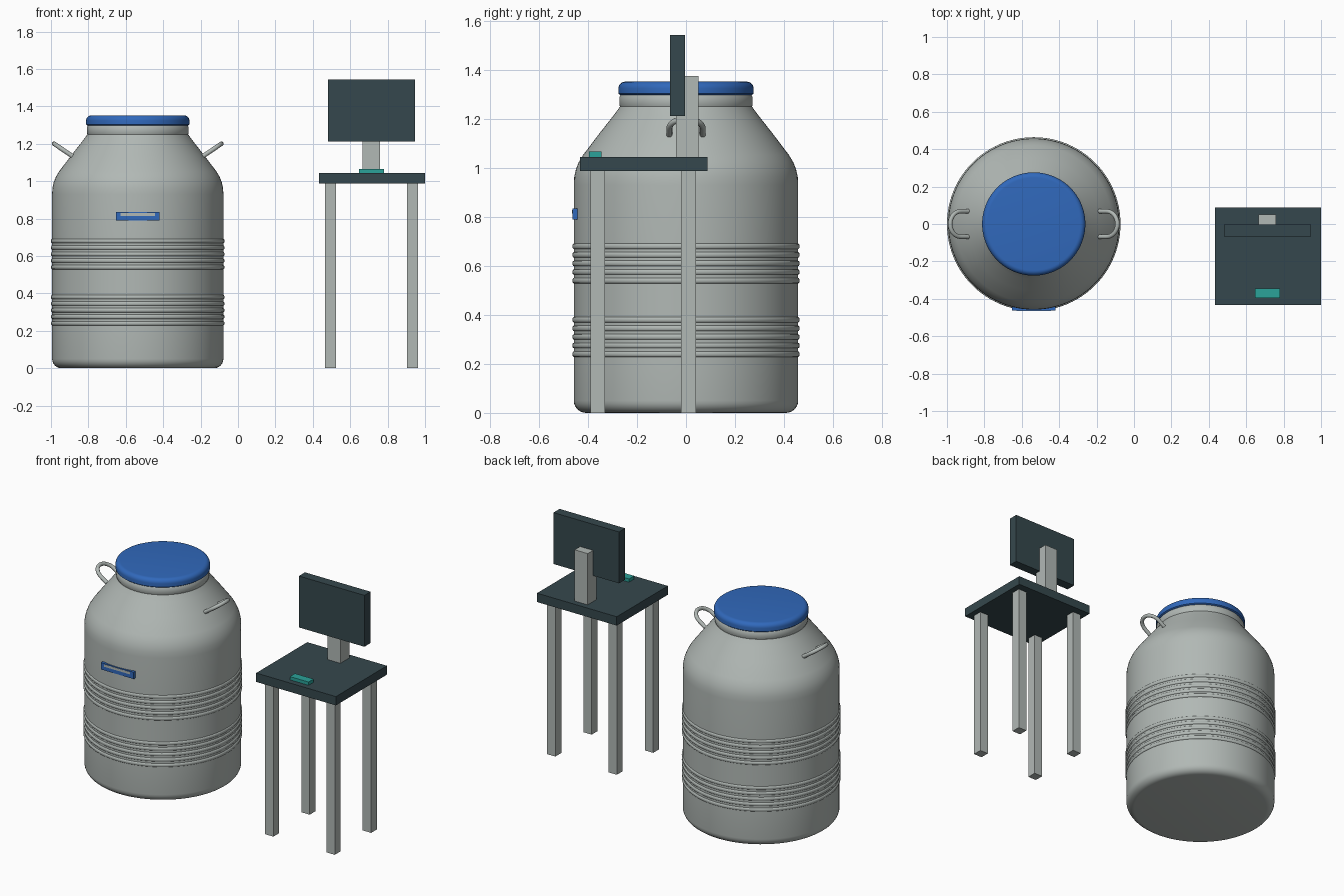
import bpy, bmesh, math
from mathutils import Vector

if "Cube" in bpy.data.objects:
    bpy.data.objects.remove(bpy.data.objects["Cube"], do_unlink=True)


def material(name, rgb):
    m = bpy.data.materials.new(name)
    m.use_nodes = True
    color = (*rgb, 1)
    m.diffuse_color = color
    m.node_tree.nodes["Principled BSDF"].inputs["Base Color"].default_value = color
    return m


METAL = material("grey metal", (0.44, 0.48, 0.46))
BLUE = material("blue plastic", (0.03, 0.14, 0.50))
DARK = material("dark slate", (0.036, 0.064, 0.074))
TEAL = material("teal", (0.024, 0.36, 0.32))
TANK_X = -0.536


def finish(name, bm, mat, smooth=False):
    bmesh.ops.recalc_face_normals(bm, faces=bm.faces)
    mesh = bpy.data.meshes.new(name)
    bm.to_mesh(mesh)
    bm.free()
    mesh.materials.append(mat)
    obj = bpy.data.objects.new(name, mesh)
    bpy.context.collection.objects.link(obj)
    if smooth:
        bpy.ops.object.select_all(action='DESELECT')
        obj.select_set(True)
        bpy.context.view_layer.objects.active = obj
        bpy.ops.object.shade_smooth_by_angle(angle=math.radians(40))
    return obj


def box(name, x, y, z, mat):
    """Box from (min, max) ranges."""
    bm = bmesh.new()
    bmesh.ops.create_cube(bm, size=1)
    for v in bm.verts:
        v.co = [lo + (c + 0.5) * (hi - lo) for c, (lo, hi) in zip(v.co, (x, y, z))]
    return finish(name, bm, mat)


def lathe(name, profile, mat, steps=96):
    """Revolve a (radius, z) profile around the tank axis."""
    bm = bmesh.new()
    rings = []
    for r, z in profile:
        angles = [2 * math.pi * i / steps for i in range(steps)]
        rings.append([bm.verts.new((TANK_X + r * math.cos(a), r * math.sin(a), z))
                      for a in angles])
    for low, high in zip(rings, rings[1:]):
        for i in range(steps):
            j = (i + 1) % steps
            bm.faces.new((low[i], low[j], high[j], high[i]))
    bm.faces.new(rings[0])
    bm.faces.new(rings[-1])
    return finish(name, bm, mat, True)


def corner(r, z, size, start, steps=6):
    """Quarter-circle profile points about a centre."""
    return [(r + size * math.cos(a), z + size * math.sin(a))
            for a in (start + math.pi / 2 * i / steps for i in range(steps + 1))]


# Tank body: rounded foot, two ribbed bands, sloping shoulder and neck
R = 0.458
profile = corner(R - 0.05, 0.05, 0.05, -math.pi / 2)
for band in (0.24, 0.54):
    for i in range(5):
        z = band + 0.035 * i
        profile += [(R + 0.006 * math.cos(t), z + 0.011 * math.sin(t))
                    for t in (math.pi / 2 * k / 3 for k in range(-3, 4))]
profile += [(R, 0.93), (0.456, 0.965), (0.449, 0.995), (0.437, 1.025), (0.42, 1.053),
            (0.354, 1.14), (0.295, 1.215), (0.278, 1.238), (0.27, 1.25)]
lathe("tank_body", profile, METAL)
lathe("neck_collar", [(0.264, 1.24), (0.272, 1.257), (0.272, 1.29), (0.262, 1.305)], METAL)

# Lid with a rounded rim
lathe("tank_lid", [(0.268, 1.297), (0.276, 1.303)] + corner(0.248, 1.324, 0.028, 0), BLUE)

# Carrying loops: bent tubes tilted up and outward
for side, name in ((1, "left_loop_handle"), (-1, "right_loop_handle")):
    plan = [(0.33, -0.068)]
    plan += [(0.391 + 0.056 * math.cos(t), 0.068 * math.sin(t))
             for t in (math.pi * (i / 16 - 0.5) for i in range(17))]
    plan.append((0.33, 0.068))
    path = [Vector((TANK_X + side * r, y, 1.2 + 0.68 * (r - 0.447))) for r, y in plan]
    normal = Vector((-0.68 * side, 0, 1)).normalized()
    bm = bmesh.new()
    rings = []
    for i, p in enumerate(path):
        along = (path[min(i + 1, len(path) - 1)] - path[max(i - 1, 0)]).normalized()
        across = along.cross(normal)
        rings.append([bm.verts.new(p + 0.012 * (across * math.cos(a) + normal * math.sin(a)))
                      for a in (math.tau * k / 12 for k in range(12))])
    for a, b in zip(rings, rings[1:]):
        for k in range(12):
            n = (k + 1) % 12
            bm.faces.new((a[k], a[n], b[n], b[k]))
    bm.faces.new(rings[0])
    bm.faces.new(rings[-1])
    finish(name, bm, METAL, True)

# Label holder on the front of the tank
box("label_holder", (TANK_X - 0.117, TANK_X + 0.117), (-0.463, -0.43), (0.79, 0.834), BLUE)
box("label_slot", (TANK_X - 0.092, TANK_X + 0.092), (-0.4645, -0.46), (0.814, 0.829), METAL)

# Table
box("table_top", (0.432, 1.0), (-0.432, 0.088), (0.988, 1.045), DARK)
for side, x in (("right", 0.465), ("left", 0.903)):
    for end, y in (("front", -0.39), ("back", -0.02)):
        box(f"{end}_{side}_leg", (x, x + 0.06), (y, y + 0.06), (0, 0.99), METAL)

# Monitor, stand and control pad
box("monitor_post", (0.665, 0.758), (-0.04, 0.051), (1.04, 1.375), METAL)
box("monitor", (0.48, 0.947), (-0.066, -0.004), (1.212, 1.543), DARK)
box("control_pad", (0.647, 0.78), (-0.396, -0.344), (1.04, 1.066), TEAL)
